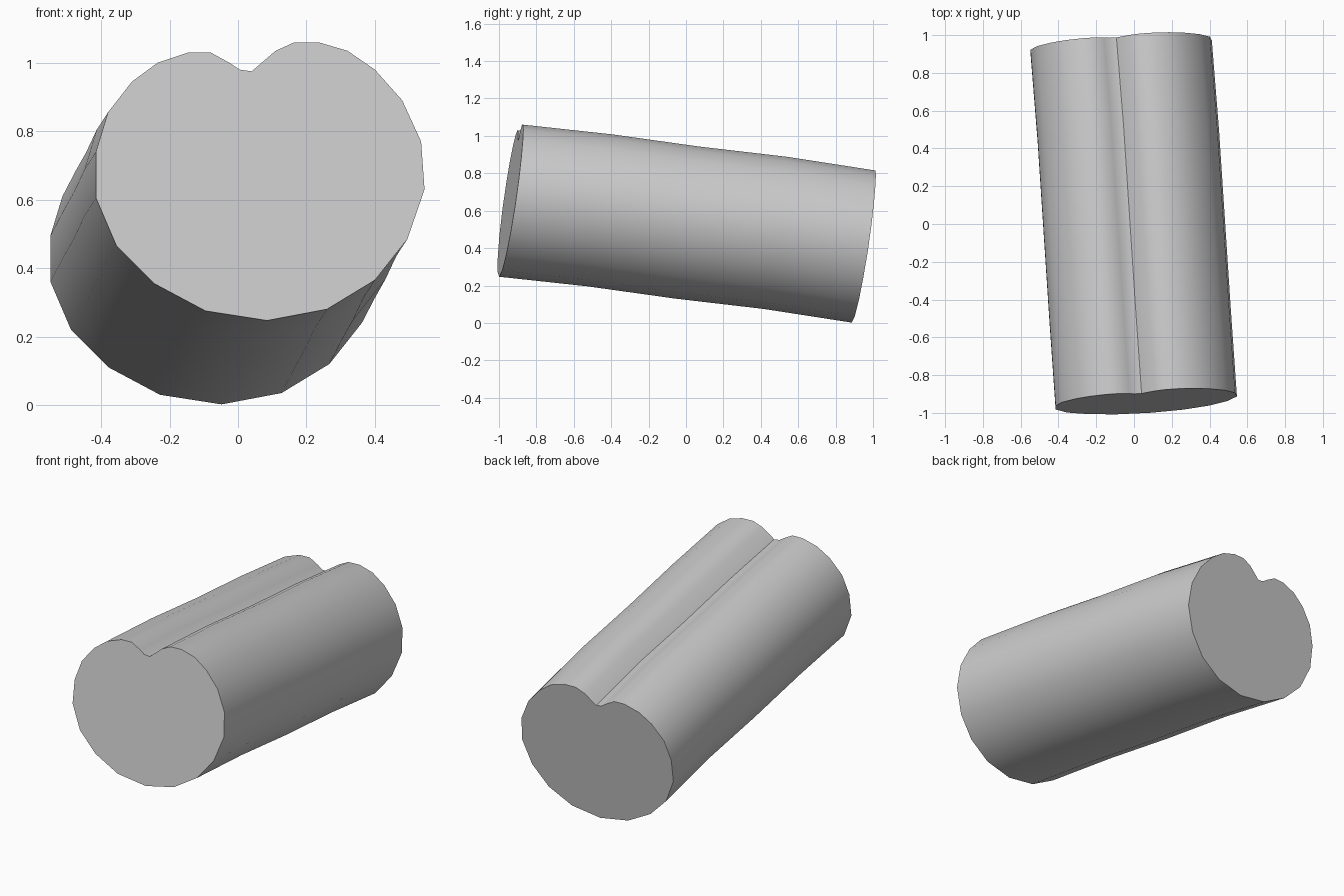
import bpy
import bmesh
import math

if "Cube" in bpy.data.objects:
    bpy.data.objects.remove(bpy.data.objects["Cube"], do_unlink=True)

# Single grey material
grey = bpy.data.materials.new("light_grey")
grey.use_nodes = True
colour = (0.6, 0.6, 0.6, 1.0)
grey.diffuse_color = colour
grey.node_tree.nodes["Principled BSDF"].inputs["Base Color"].default_value = colour

# Cross-section (x, z) at the front end: round with a notch on top
PROFILE = [
    (0.545, 0.63), (0.535, 0.77), (0.48, 0.89), (0.40, 0.98), (0.32, 1.035),
    (0.235, 1.06), (0.165, 1.06), (0.11, 1.035), (0.04, 0.975), (0.005, 0.98),
    (-0.025, 1.0), (-0.08, 1.03), (-0.145, 1.03), (-0.235, 1.0), (-0.31, 0.945),
    (-0.38, 0.855), (-0.415, 0.74), (-0.415, 0.605), (-0.355, 0.465),
    (-0.245, 0.355), (-0.095, 0.275), (0.085, 0.247), (0.26, 0.28),
    (0.40, 0.365), (0.495, 0.485),
]

# Gently wavy path of the sections: offsets from the front end (x, y, z)
PATH = [
    (0.0, 0.0, 0.0), (-0.033, 0.471, -0.051), (-0.064, 0.943, -0.117),
    (-0.095, 1.414, -0.172), (-0.133, 1.885, -0.245),
]


def front_plane(x, z):
    """Depth of the tilted front cut."""
    return -1.041 + 0.068 * x + 0.1445 * z


# Notched log: loft the section along the path and close both ends
bm = bmesh.new()
rings = [[bm.verts.new((x + dx, front_plane(x, z) + dy, z + dz)) for x, z in PROFILE]
         for dx, dy, dz in PATH]
n = len(PROFILE)
for a, b in zip(rings, rings[1:]):
    for i in range(n):
        j = (i + 1) % n
        bm.faces.new((a[i], a[j], b[j], b[i]))
bm.faces.new(rings[0])
bm.faces.new(rings[-1])
bmesh.ops.recalc_face_normals(bm, faces=bm.faces)

mesh = bpy.data.meshes.new("notched_log")
bm.to_mesh(mesh)
bm.free()
mesh.materials.append(grey)
log = bpy.data.objects.new("notched_log", mesh)
bpy.context.collection.objects.link(log)

# Smooth sides, sharp rims and notch crease
bpy.ops.object.select_all(action="DESELECT")
log.select_set(True)
bpy.context.view_layer.objects.active = log
bpy.ops.object.shade_smooth_by_angle(angle=math.radians(40))
